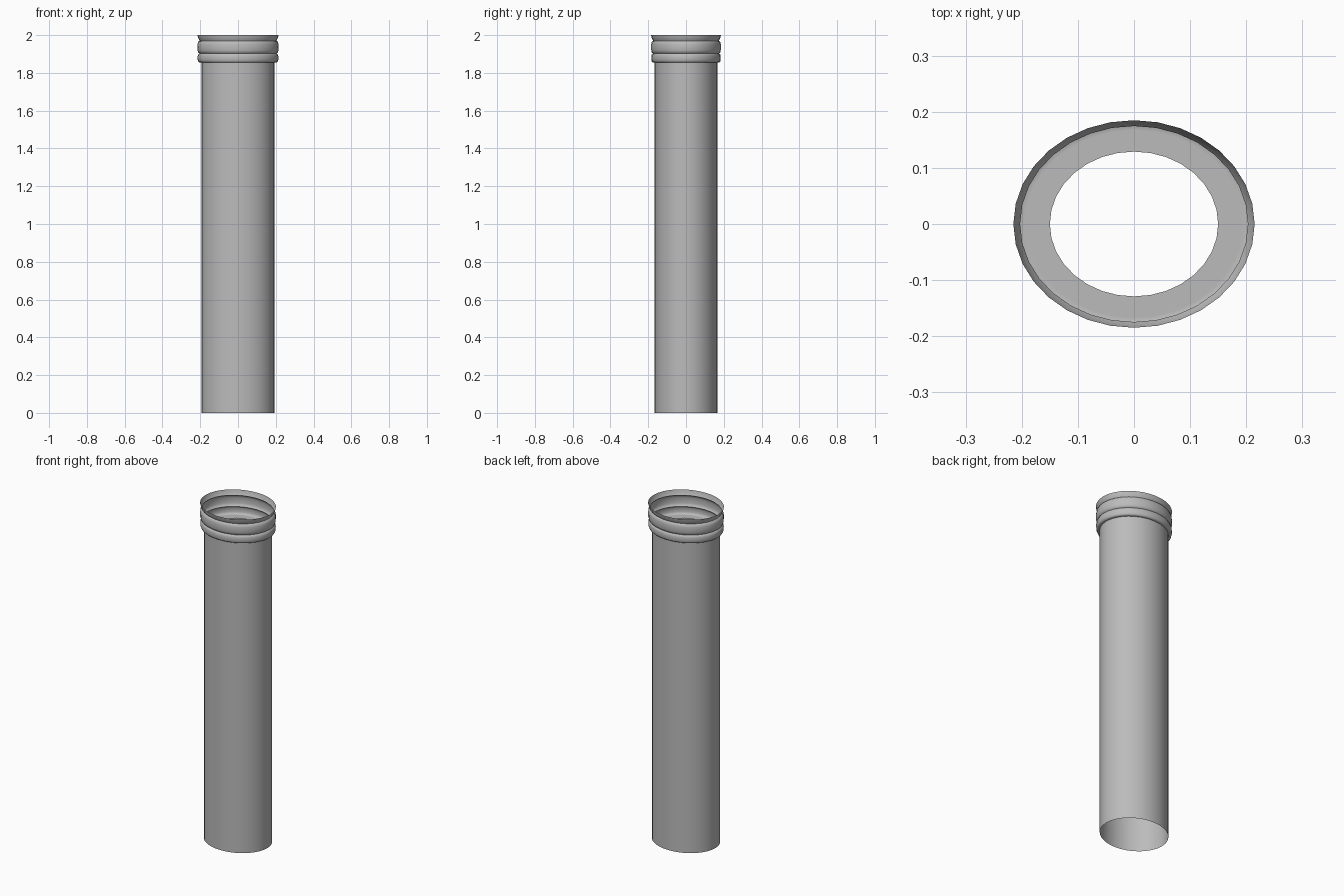
import bpy
import bmesh
from math import cos, sin, pi

cube = bpy.data.objects.get("Cube")
if cube:
    bpy.data.objects.remove(cube, do_unlink=True)

SEGMENTS = 32
DEPTH = 0.86  # oval ratio, y to x

grey = bpy.data.materials.new("mid_grey")
grey.use_nodes = True
colour = (0.5, 0.5, 0.5, 1)
grey.diffuse_color = colour
grey.node_tree.nodes["Principled BSDF"].inputs["Base Color"].default_value = colour


def oval_shell(name, profile):
    """Sweep a (radius, height) profile round an oval, as an open shell."""
    bm = bmesh.new()
    rings = []
    for r, z in profile:
        angles = [2 * pi * i / SEGMENTS for i in range(SEGMENTS)]
        rings.append([bm.verts.new((r * cos(a), r * DEPTH * sin(a), z)) for a in angles])
    for low, high in zip(rings, rings[1:]):
        for i in range(SEGMENTS):
            j = (i + 1) % SEGMENTS
            bm.faces.new((low[i], low[j], high[j], high[i]))
    mesh = bpy.data.meshes.new(name)
    bm.to_mesh(mesh)
    bm.free()
    mesh.materials.append(grey)
    obj = bpy.data.objects.new(name, mesh)
    bpy.context.collection.objects.link(obj)
    bpy.ops.object.select_all(action="DESELECT")
    obj.select_set(True)
    bpy.context.view_layer.objects.active = obj
    bpy.ops.object.shade_smooth_by_angle(angle=pi / 4)
    return obj


def bulge(bottom, top, waist, swell, steps=6):
    """Rounded rib between two heights."""
    return [(waist + swell * sin(pi * i / steps) ** 0.7,
             bottom + (top - bottom) * (1 - cos(pi * i / steps)) / 2)
            for i in range(steps + 1)]


# Long plain tube
oval_shell("tube", [(0.194, 0), (0.194, 1.855)])

# Ribbed collar: inner ledge, two ribs and a flared rim
ledge = [(0.15, 1.855), (0.194, 1.855)]
lower_rib = bulge(1.855, 1.903, 0.203, 0.011)
upper_rib = bulge(1.903, 1.97, 0.203, 0.012)
rim = [(0.207, 1.977), (0.212, 1.988), (0.215, 2.0)]
oval_shell("collar", ledge + lower_rib + upper_rib[1:] + rim)
